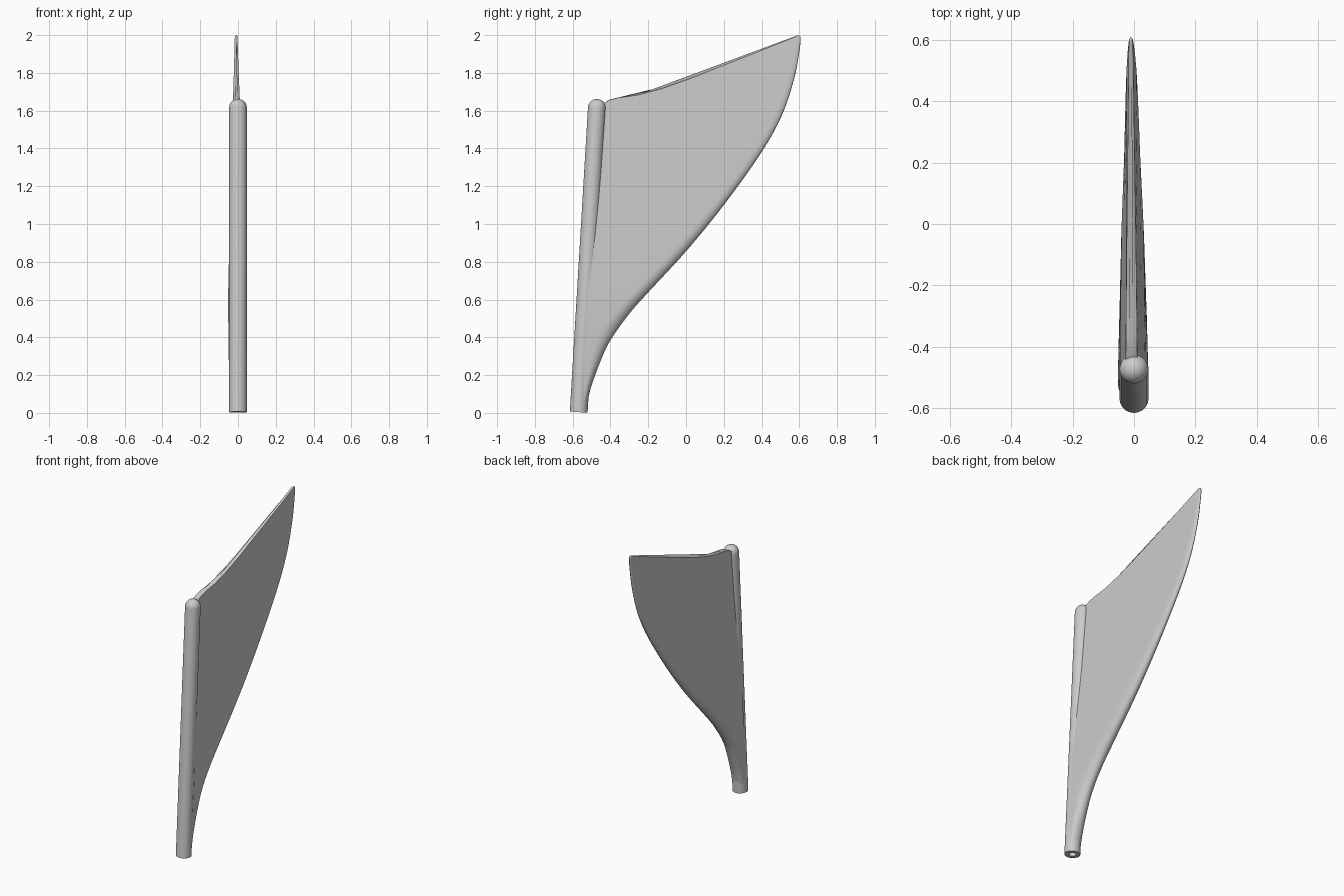
import bpy, bmesh, math
from mathutils import Vector

if "Cube" in bpy.data.objects:
    bpy.data.objects.remove(bpy.data.objects["Cube"])

grey = bpy.data.materials.new("light_grey")
grey.diffuse_color = (0.6, 0.6, 0.6, 1)
grey.use_nodes = True
grey.node_tree.nodes["Principled BSDF"].inputs["Base Color"].default_value = grey.diffuse_color


def finish(bm, name, angle):
    bmesh.ops.recalc_face_normals(bm, faces=bm.faces)
    mesh = bpy.data.meshes.new(name)
    bm.to_mesh(mesh)
    bm.free()
    mesh.materials.append(grey)
    ob = bpy.data.objects.new(name, mesh)
    bpy.context.collection.objects.link(ob)
    bpy.ops.object.select_all(action='DESELECT')
    ob.select_set(True)
    bpy.context.view_layer.objects.active = ob
    bpy.ops.object.shade_smooth_by_angle(angle=math.radians(angle))
    return ob


def loft(bm, rows, closed_ends=True):
    loops = [[bm.verts.new(p) for p in row] for row in rows]
    n = len(loops[0])
    for a, b in zip(loops, loops[1:]):
        for i in range(n):
            j = (i + 1) % n
            bm.faces.new((a[i], a[j], b[j], b[i]))
    if closed_ends:
        bm.faces.new(loops[0])
        bm.faces.new(loops[-1])


def lerp_table(table, x):
    for (x0, y0), (x1, y1) in zip(table, table[1:]):
        if x <= x1:
            f = max(0, (x - x0) / (x1 - x0))
            return y0 + (y1 - y0) * f
    return table[-1][1]


def spline(pts, steps):
    p = [Vector(q) for q in pts]
    p = [2 * p[0] - p[1]] + p + [2 * p[-1] - p[-2]]
    out = []
    for a, b, c, d in zip(p, p[1:], p[2:], p[3:]):
        for k in range(steps):
            t = k / steps
            out.append(0.5 * (2 * b + (c - a) * t + (2 * a - 5 * b + 4 * c - d) * t * t
                              + (3 * b - a - 3 * c + d) * t ** 3))
    return out + [p[-2]]


# Leaning round rod with a domed top and a hole in its foot
BASE, TOP, R = Vector((0, -0.568, 0.004)), Vector((0, -0.472, 1.615)), 0.047
axis = TOP - BASE
length = axis.length
profile = [(0.022, 0.05), (0.022, 0), (R, 0)]
profile += [(R * math.cos(a), length + R * math.sin(a))
            for a in (math.radians(7.4 * k) for k in range(13))]
turn = Vector((0, 0, 1)).rotation_difference(axis)
N = 40
rod_rows = [[BASE + turn @ Vector((r * math.cos(2 * math.pi * i / N),
                                   r * math.sin(2 * math.pi * i / N), h))
             for i in range(N)] for r, h in profile]
bm = bmesh.new()
loft(bm, rod_rows)
finish(bm, "rod", 35)

# Fin: trailing edge, thickness by height, and bow of the top edge
trailing = [(-0.523, 0.055), (-0.5, 0.145), (-0.45, 0.28), (-0.4, 0.385), (-0.3, 0.525),
            (-0.2, 0.638), (0, 0.855), (0.2, 1.10), (0.4, 1.38), (0.51, 1.58),
            (0.573, 1.77), (0.598, 1.90), (0.607, 1.97), (0.605, 1.992), (0.594, 2.0)]
half_thickness = [(0, 0.041), (0.3, 0.048), (0.6, 0.05), (0.9, 0.042),
                  (1.2, 0.03), (1.64, 0.019), (2, 0.008)]
bow = [(0, 0), (0.04, 0.014), (0.077, 0.013), (0.19, -0.013), (0.3, -0.024),
       (0.45, -0.025), (0.65, -0.016), (0.82, -0.009), (1, 0)]

edge = spline(trailing, 4)
rows = []
for k, (ty, tz) in enumerate(edge):
    t = (tz - 0.055) / 1.945
    rz = 0.06 + 1.565 * t
    ry = BASE.y + axis.y * (rz - BASE.z) / axis.z + 0.012
    span = ty - ry
    round_len = min(2.2 * lerp_table(half_thickness, tz), 0.6 * span)
    cut = 1 - round_len / span
    stations = [(cut * (u / 16) ** 1.4, 1.0) for u in range(16)]
    for m in range(9):
        a = math.pi / 2 * m / 8
        stations.append((cut + (1 - cut) * math.sin(a), math.cos(a)))
    pinch = 0.35 if k == len(edge) - 1 else 1
    right, left = [], []
    for s, taper in stations:
        y = ry + span * s
        z = rz + (tz - rz) * s + lerp_table(bow, s) * t ** 4
        w = lerp_table(half_thickness, z) * (1 - 0.15 * s) * taper * pinch
        cx = -0.005 * z
        right.append((cx + w, y, z))
        left.append((cx - w, y, z))
    rows.append(right + left[-2::-1])
bm = bmesh.new()
loft(bm, rows)
finish(bm, "fin", 50)
